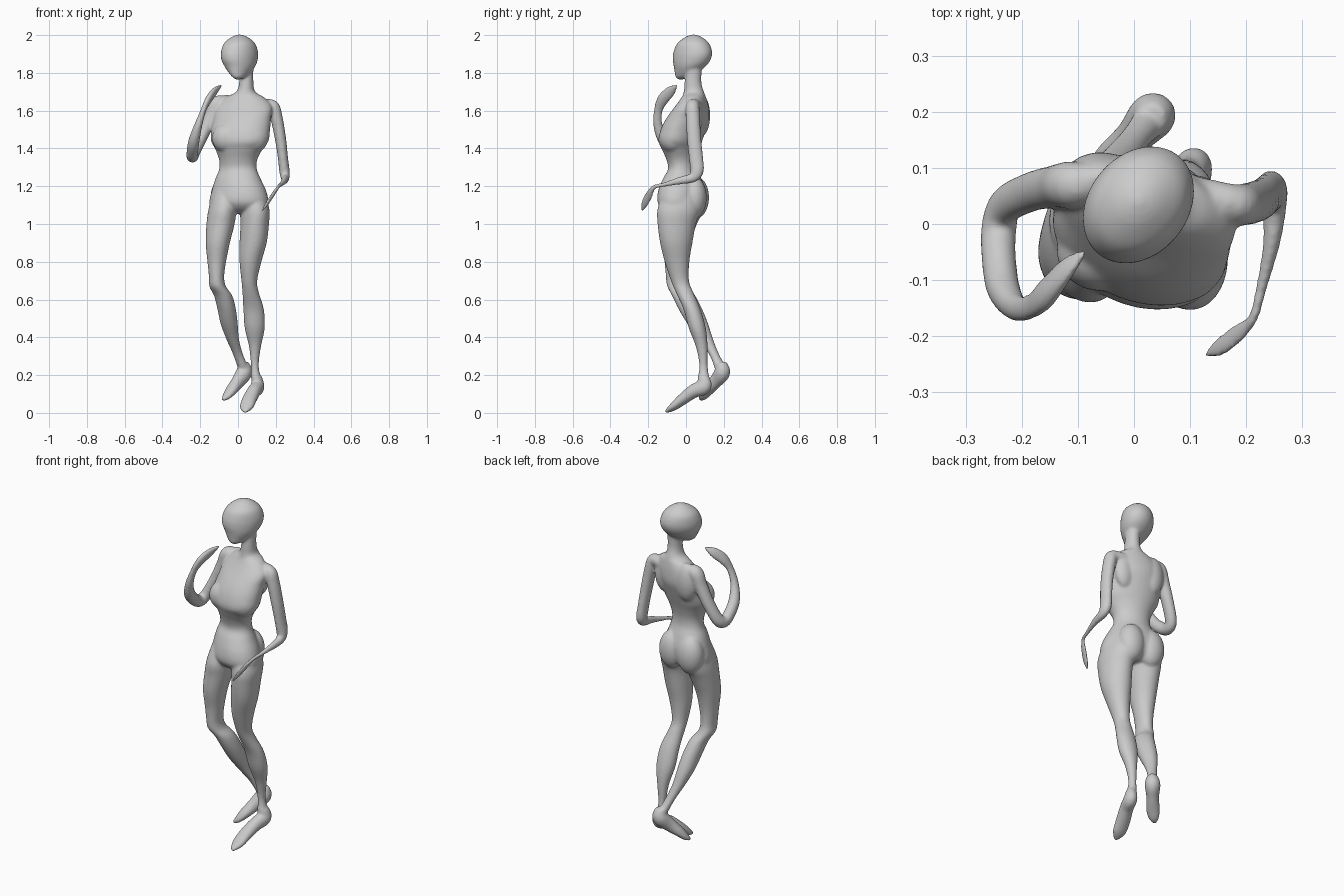
import bpy, bmesh, math
from mathutils import Vector, Matrix

bm = bmesh.new()
SEG = 32


def spline(rows, steps=5):
    """Catmull-Rom interpolation of station rows."""
    rows = [Vector(r) for r in rows]
    out = []
    for i in range(len(rows) - 1):
        p0, p1 = rows[max(i - 1, 0)], rows[i]
        p2, p3 = rows[i + 1], rows[min(i + 2, len(rows) - 1)]
        for k in range(steps):
            t = k / steps
            out.append(0.5 * (2 * p1 + (p2 - p0) * t + (2 * p0 - 5 * p1 + 4 * p2 - p3) * t * t
                              + (3 * p1 - p0 - 3 * p2 + p3) * t ** 3))
    return out + [rows[-1]]


def skin(rings):
    """Skin a list of rings into a closed shell."""
    vs = [[bm.verts.new(p) for p in ring] for ring in rings]
    for a, b in zip(vs, vs[1:]):
        for i in range(SEG):
            j = (i + 1) % SEG
            bm.faces.new((a[i], a[j], b[j], b[i]))
    bm.faces.new(vs[0][::-1])
    bm.faces.new(vs[-1])


ANG = [2 * math.pi * i / SEG for i in range(SEG)]


def stack(rows):
    """Horizontal ovals: z, x0, x1, y0, y1, twist (y shift per x)."""
    rings = []
    for z, x0, x1, y0, y1, tw in spline(rows):
        cx, cy, rx, ry = (x0 + x1) / 2, (y0 + y1) / 2, (x1 - x0) / 2, (y1 - y0) / 2
        rings.append([(cx + rx * math.cos(a), cy + ry * math.sin(a) + tw * rx * math.cos(a), z)
                      for a in ANG])
    skin(rings)


def tube(rows, hint):
    """Ovals across a path: x, y, z, radius along hint, other radius."""
    st = spline(rows)
    rings = []
    for i, s in enumerate(st):
        p = Vector(s[:3])
        t = (Vector(st[min(i + 1, len(st) - 1)][:3]) - Vector(st[max(i - 1, 0)][:3])).normalized()
        side = Vector(hint)
        side = (side - t * side.dot(t)).normalized()
        nor = t.cross(side)
        rings.append([p + side * s[3] * math.cos(a) + nor * s[4] * math.sin(a) for a in ANG])
    skin(rings)


def ball(c, r):
    m = Matrix.Translation(c) @ Matrix.Diagonal((*r, 1))
    bmesh.ops.create_uvsphere(bm, u_segments=32, v_segments=20, radius=1, matrix=m)


# head, turned toward -x: z, cx, cy, rx, ry
yaw = Matrix.Rotation(math.radians(-40), 3, 'Z')
rings = []
for z, cx, cy, rx, ry in spline([
        (2.003, .008, .04, .008, .008), (1.99, .008, .04, .04, .046), (1.957, .008, .038, .076, .09),
        (1.91, .008, .036, .088, .112), (1.87, .008, .03, .086, .11), (1.835, .01, .02, .074, .092),
        (1.80, .008, .0, .05, .066), (1.778, .004, -.02, .03, .04), (1.764, 0, -.028, .01, .012)]):
    rings.append([yaw @ Vector((rx * math.cos(a), ry * math.sin(a), 0)) + Vector((cx, cy, z))
                  for a in ANG])
skin(rings)

# neck and torso
stack([(1.84, .008, .082, .0, .085, 0), (1.75, .006, .082, -.008, .082, 0),
       (1.70, -.01, .092, -.012, .095, 0), (1.67, -.065, .14, -.022, .105, -.15),
       (1.62, -.118, .18, -.055, .115, -.2), (1.56, -.13, .175, -.1, .118, -.2),
       (1.50, -.143, .17, -.13, .102, -.2), (1.44, -.143, .162, -.142, .082, -.2),
       (1.395, -.12, .13, -.125, .068, -.18), (1.34, -.1, .102, -.102, .057, -.15),
       (1.29, -.1, .1, -.094, .06, -.15), (1.24, -.12, .12, -.12, .08, -.18),
       (1.18, -.138, .148, -.143, .098, -.2), (1.12, -.152, .162, -.148, .096, -.2),
       (1.08, -.14, .15, -.122, .08, -.2), (1.055, -.08, .09, -.08, .04, -.1)])

# bust fullness, shoulder blades, buttocks
for c in ((-.058, -.05, 1.455), (.08, -.07, 1.455)):
    ball(c, (.08, .07, .08))
for c in ((-.06, .082, 1.575), (.1, .042, 1.57)):
    ball(c, (.065, .046, .11))
for c in ((-.07, .056, 1.14), (.055, .044, 1.14)):
    ball(c, (.076, .066, .11))

# legs
stack([(1.26, -.09, -.03, -.06, .05, 0), (1.18, -.128, -.01, -.1, .09, -.1),
       (1.08, -.156, -.008, -.138, .092, -.15), (1.0, -.167, -.018, -.136, .058, -.1),
       (.9, -.171, -.043, -.132, .022, -.05),
       (.8, -.162, -.063, -.114, .004, 0), (.72, -.154, -.073, -.107, .003, 0),
       (.67, -.152, -.064, -.1, .018, 0), (.62, -.127, -.03, -.074, .05, 0),
       (.55, -.109, -.011, -.04, .086, 0), (.47, -.092, -.001, .008, .118, 0),
       (.39, -.062, .006, .066, .144, 0), (.31, -.027, .027, .122, .176, 0),
       (.24, -.002, .057, .15, .215, 0)])
stack([(1.26, .03, .09, -.06, .04, 0), (1.18, .015, .135, -.115, .065, -.15),
       (1.08, .01, .166, -.15, .075, -.2), (1.0, .013, .164, -.15, .052, -.15),
       (.9, .008, .152, -.137, .034, -.1),
       (.8, .008, .124, -.113, .018, 0), (.7, .018, .102, -.08, .016, 0),
       (.64, .023, .11, -.055, .038, 0), (.55, .028, .137, -.014, .077, 0),
       (.45, .035, .142, .014, .105, 0), (.35, .058, .122, .052, .115, 0),
       (.25, .068, .11, .07, .115, 0), (.18, .068, .124, .06, .125, 0)])

# feet
tube([(.03, .185, .265, .028, .028), (.032, .192, .215, .042, .044), (0, .155, .165, .034, .037),
      (-.035, .115, .12, .037, .028), (-.063, .09, .085, .028, .018),
      (-.085, .075, .068, .007, .006)], (.6, -.8, 0))
tube([(.098, .092, .19, .028, .03), (.104, .095, .14, .036, .042), (.085, .04, .115, .037, .037),
      (.06, -.02, .07, .04, .03), (.045, -.07, .03, .037, .021),
      (.037, -.11, .005, .011, .008)], (1, -.3, 0))

# arms with flat mitten hands
tube([(-.06, .075, 1.645, .03, .03), (-.11, .07, 1.637, .042, .042), (-.142, .067, 1.57, .036, .038),
      (-.187, .056, 1.47, .031, .036), (-.23, .032, 1.38, .03, .035),
      (-.241, -.01, 1.358, .032, .033), (-.241, -.06, 1.385, .031, .034),
      (-.233, -.115, 1.44, .03, .032), (-.211, -.148, 1.52, .022, .025),
      (-.184, -.147, 1.6, .015, .024), (-.155, -.122, 1.66, .018, .032),
      (-.12, -.08, 1.705, .014, .028), (-.086, -.048, 1.735, .005, .007)], (1, 0, 0))
tube([(.11, .055, 1.625, .03, .03), (.178, .036, 1.625, .036, .036), (.202, .036, 1.57, .033, .038),
      (.225, .043, 1.45, .03, .038), (.238, .053, 1.35, .027, .038),
      (.246, .058, 1.28, .028, .036), (.25, .035, 1.245, .023, .026),
      (.246, -.03, 1.23, .016, .021), (.228, -.11, 1.21, .011, .013),
      (.212, -.168, 1.195, .0095, .013), (.185, -.195, 1.155, .009, .022),
      (.155, -.217, 1.11, .009, .021), (.127, -.234, 1.068, .005, .007)], (1, 0, 0))

# fuse the parts into one smooth figure
bmesh.ops.recalc_face_normals(bm, faces=bm.faces)
me = bpy.data.meshes.new("figure_body")
bm.to_mesh(me)
bm.free()
body = bpy.data.objects.new("figure_body", me)
bpy.context.collection.objects.link(body)
rm = body.modifiers.new("fuse", 'REMESH')
rm.mode = 'VOXEL'
rm.voxel_size = .0055
rm.use_smooth_shade = True
sm = body.modifiers.new("soften", 'SMOOTH')
sm.factor = .5
sm.iterations = 20
